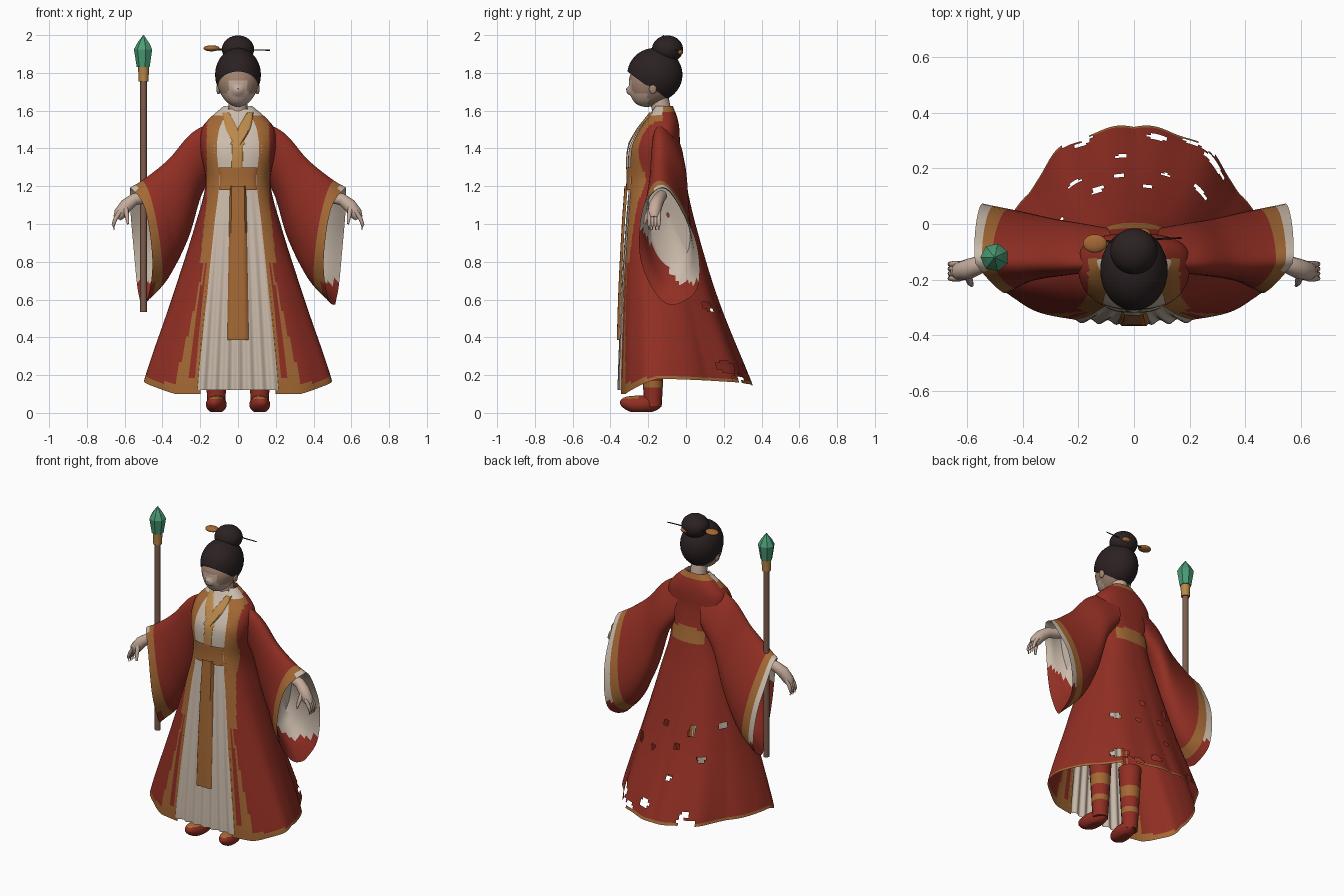
import bpy, bmesh, math, random
from math import sin, cos, pi, asin
from mathutils import Vector, Matrix

random.seed(4)
cube = bpy.data.objects.get("Cube")
if cube:
    bpy.data.objects.remove(cube, do_unlink=True)

COLOURS = {
    "red cloth": (.285, .028, .017), "orange trim": (.37, .14, .035),
    "gold": (.50, .25, .07), "cream cloth": (.60, .50, .41),
    "dark hair": (.024, .015, .016), "skin": (.56, .41, .33),
    "shaded skin": (.36, .23, .16), "brown wood": (.21, .11, .075),
    "green crystal": (.07, .33, .18)}
MATS = {}
for label, rgb in COLOURS.items():
    m = bpy.data.materials.new(label)
    m.use_nodes = True
    m.diffuse_color = (*rgb, 1)
    shader = m.node_tree.nodes["Principled BSDF"]
    shader.inputs["Base Color"].default_value = (*rgb, 1)
    shader.inputs["Roughness"].default_value = .8
    MATS[label] = m
RED, ORANGE, GOLD, CREAM, HAIR, SKIN, SHADE, WOOD, GREEN = COLOURS


def finish(name, bm, colour, smooth=True):
    """Turn a bmesh into an object; colour is a name or a rule on the face centre."""
    used = []
    for f in bm.faces:
        c = colour if isinstance(colour, str) else colour(f.calc_center_median())
        if c not in used:
            used.append(c)
        f.material_index = used.index(c)
    me = bpy.data.meshes.new(name)
    bm.to_mesh(me)
    bm.free()
    for c in used:
        me.materials.append(MATS[c])
    ob = bpy.data.objects.new(name, me)
    bpy.context.collection.objects.link(ob)
    if smooth:
        bpy.ops.object.select_all(action='DESELECT')
        ob.select_set(True)
        bpy.context.view_layer.objects.active = ob
        bpy.ops.object.shade_smooth_by_angle(angle=math.radians(50))


def loft(rings, closed=True, caps=False, skip=None):
    """Skin a list of equal-length point rings."""
    bm = bmesh.new()
    rows = [[bm.verts.new(p) for p in ring] for ring in rings]
    n = len(rows[0])
    for a, b in zip(rows, rows[1:]):
        for j in range(n if closed else n - 1):
            k = (j + 1) % n
            quad = (a[j], a[k], b[k], b[j])
            if not (skip and skip(sum((v.co for v in quad), Vector()) / 4)):
                bm.faces.new(quad)
    if caps:
        bm.faces.new(rows[0])
        bm.faces.new(rows[-1])
    if closed:
        bmesh.ops.recalc_face_normals(bm, faces=bm.faces)
    return bm


def spline(table, t):
    """Smooth interpolation of table rows keyed on their first value."""
    t = min(max(t, table[0][0]), table[-1][0])
    i = max(k for k in range(len(table) - 1) if table[k][0] <= t)
    p1, p2 = table[i], table[i + 1]
    p0, p3 = table[max(i - 1, 0)], table[min(i + 2, len(table) - 1)]
    h = p2[0] - p1[0]
    u = (t - p1[0]) / h
    out = []
    for c in range(1, len(p1)):
        m1 = (p2[c] - p0[c]) / (p2[0] - p0[0]) * h
        m2 = (p3[c] - p1[c]) / (p3[0] - p1[0]) * h
        out.append((2*u**3 - 3*u*u + 1) * p1[c] + (u**3 - 2*u*u + u) * m1
                   + (3*u*u - 2*u**3) * p2[c] + (u**3 - u*u) * m2)
    return out


def tube(name, pts, colour, sides=16, smooth=True):
    """Round tube through (x, y, z, radius) points."""
    rings = []
    for i, p in enumerate(pts):
        d = Vector(pts[min(i + 1, len(pts) - 1)][:3]) - Vector(pts[max(i - 1, 0)][:3])
        q = d.to_track_quat('Z', 'Y')
        rings.append([Vector(p[:3]) + q @ Vector((cos(2*pi*k/sides), sin(2*pi*k/sides), 0)) * p[3]
                      for k in range(sides)])
    finish(name, loft(rings, caps=True), colour, smooth)


def ball(centre, radii):
    bm = bmesh.new()
    bmesh.ops.create_uvsphere(bm, u_segments=40, v_segments=28, radius=1)
    bmesh.ops.transform(bm, verts=bm.verts,
                        matrix=Matrix.Translation(centre) @ Matrix.Diagonal((*radii, 1)))
    return bm


# Body section by height: half width, widest y, front y, back y, opening half width
BODY = [(.10, .505, -.12, -.355, .365, .20), (.18, .50, -.12, -.355, .335, .195),
        (.6, .355, -.14, -.345, .17, .165), (1.0, .225, -.15, -.325, .05, .125),
        (1.22, .172, -.15, -.31, .0, .10), (1.4, .20, -.14, -.305, -.03, .112),
        (1.5, .195, -.13, -.255, -.035, .10), (1.56, .15, -.125, -.21, -.045, .075),
        (1.625, .075, -.12, -.165, -.07, .045)]


def bulge(u):
    """Rounded-box section: depth factor at a fraction u of the half width."""
    return max(0, 1 - min(1, abs(u)) ** 2.5) ** .4


def front_y(x, z):
    a, yc, yf = spline(BODY, z)[:3]
    return yc - (yc - yf) * bulge(x / a)


# Outer robe, open down the front, with a worn hem
def hem(th):
    side = min(max((th - .7) / .8, 0), 1)
    back = max(0, th - pi / 2) / (pi / 2)
    return .10 + .08 * side - .035 * back


COLS, ROWS = 144, 90
rings = []
for i in range(ROWS + 1):
    ring = []
    for j in range(COLS + 1):
        s = 2 * j / COLS - 1
        z = hem(pi * (1 - abs(s)) + .4 * abs(s))
        z += (1.625 - z) * i / ROWS
        a, yc, yf, yb, xo = spline(BODY, z)
        a0 = asin(min(.95, xo / a))
        th = pi - abs(s) * (pi - a0)
        low = max(0, 1 - z)
        fold = 1 + .018 * sin(11 * th) * low * min(1, th / 1.5)
        depth = (yf - yc) if th < pi / 2 else (yb - yc)
        tuck = 1 - .24 * low * min(1, max(0, th - pi / 2) / .4)
        ring.append((math.copysign(a * sin(th) * tuck, s) * fold,
                     yc + depth * bulge(sin(th)) * fold, z))
    rings.append(ring)

tears = [(random.uniform(-.34, .34), random.uniform(.17, .26), random.uniform(.015, .03))
         for _ in range(9)]
tears += [(random.uniform(-.33, .33), random.uniform(.35, .75), .016) for _ in range(10)]


def torn(c):
    return c.y > -.02 and any(math.hypot((c.x - x) / 1.3, c.z - z) < r for x, z, r in tears)


def robe_colour(c):
    a, yc, yf, yb, xo = spline(BODY, c.z)
    x = abs(c.x)
    edge = hem(math.atan2(x, yc - c.y)) + .016
    if c.y < yc:
        if c.z > .8:
            if c.z > 1.575:
                return CREAM
            return ORANGE if x < max(.165, xo + .055) else RED
        d = (x - xo) / (a - xo)
        if d < .1 or .21 < d < .23 + .33 * (.8 - c.z):
            return ORANGE
        if x < .33:
            edge += .05
    elif c.z > 1.585 or (x < .115 and 1.2 < c.z < 1.29):
        return ORANGE
    return ORANGE if c.z < edge else RED


finish("outer_robe", loft(rings, closed=False, skip=torn), robe_colour)


# Cloth panels draped on the front with tucked edges: path rows are z, centre x, half width
def drape(name, path, lift, colour, pleat=0, cols=8, rows=24):
    z0, z1 = path[0][0], path[-1][0]
    rings = []
    for i in range(rows + 1):
        z = z0 + (z1 - z0) * i / rows
        cx, w = spline(path, z)
        ring = []
        for j in range(cols + 1):
            u = 2 * j / cols - 1
            x = cx + w * u * (1 if abs(u) < 1 else .97)
            wave = pleat * max(0, 1.2 - z) * (.5 + .5 * cos(7 * pi * u))
            ring.append((x, front_y(x, z) - lift * (1 - abs(u) ** 12) - wave, z))
        rings.append(ring)
    finish(name, loft(rings, closed=False), colour)


drape("pleated_skirt", [(.12, 0, .22), (.6, 0, .18), (1.0, 0, .14), (1.2, 0, .115)],
      -.009, CREAM, pleat=.015, cols=84)
drape("bodice", [(1.18, 0, .115), (1.4, 0, .13), (1.5, 0, .115), (1.61, 0, .055)],
      -.004, CREAM, cols=24)
drape("waist_belt", [(1.18, 0, .105), (1.24, 0, .10), (1.30, 0, .11)], .006, ORANGE, cols=20)
drape("hanging_sash", [(.385, 0, .06), (.8, 0, .052), (1.2, 0, .044)], .015, ORANGE)
drape("chest_band", [(1.3, -.005, .03), (1.46, .0, .03)], .006, GOLD)
for s, side in ((1, "left"), (-1, "right")):
    drape(side + "_collar", [(1.42, -.012 * s, .03), (1.5, .03 * s, .034),
                             (1.59, .065 * s, .018)], .007 + .002 * s, GOLD)

# Wide sleeves: step, top x, top z, bottom x, bottom z, half depth
SLEEVE = [(0, .07, 1.57, .10, 1.30, .065), (1, .24, 1.485, .19, 1.16, .088),
          (2, .365, 1.345, .265, .92, .105), (3, .48, 1.25, .38, .70, .135),
          (4, .57, 1.19, .515, .575, .165)]


def sleeve_ring(s, t, shrink=1, n=48):
    tx, tz, bx, bz, d = spline(SLEEVE, t)
    ring = []
    for k in range(n):
        ph = 2 * pi * k / n
        v, w = .5 - .5 * cos(ph) * shrink, sin(ph) * shrink
        x = tx + (bx - tx) * v + (.012 if w > 0 else .085) * w * max(0, t - 2.5) / 1.5
        z = tz + (bz - tz) * v + .012 * sin(5 * ph) * max(0, t - 3.2)
        ring.append((s * x, -.14 + .09 * v + w * d * (.75 + .35 * v), z))
    return ring


def cuff_colour(c):
    if c.z < .69:
        return RED
    return ORANGE if c.y < -.17 else CREAM


for s, side in ((1, "left"), (-1, "right")):
    for part, first, last, colour in (
            ("sleeve", 0, 33, RED), ("sleeve_trim", 33, 37, ORANGE),
            ("sleeve_cuff", 37, 40, cuff_colour)):
        finish(f"{side}_{part}", loft([sleeve_ring(s, t / 10) for t in range(first, last + 1)]),
               colour)
    lining = [sleeve_ring(s, 4 - t / 5, 1 - min(.1, t * .04)) for t in range(8)]
    lining.append(sleeve_ring(s, 2.5, .05))
    finish(side + "_sleeve_lining", loft(lining),
           lambda c: RED if c.z < max(.69, .92 - 1.5 * (c.y + .2)) else CREAM)

    # Forearm, palm and fingers
    tube(side + "_hand", [(s * .46, -.13, 1.15, .03), (s * .55, -.145, 1.13, .032),
                          (s * .59, -.16, 1.10, .036), (s * .625, -.17, 1.055, .034),
                          (s * .64, -.17, 1.03, .022)], SKIN)
    for k in range(4):
        y = -.195 + .017 * k
        tube(f"{side}_finger_{k + 1}", [(s * .625, y, 1.065, .012), (s * .65, y, 1.025, .011),
                                        (s * .66, y, .995, .009), (s * .655, y, .97, .005)], SKIN, 8)
    tube(side + "_thumb", [(s * .595, -.185, 1.085, .014), (s * .588, -.21, 1.04, .012),
                           (s * .582, -.22, 1.0, .006)], SKIN, 8)

    # Shoe and banded leg
    shoe = ball((s * .115, -.24, .045), (.054, .11, .048))
    for v in shoe.verts:
        v.co.z = max(.005, v.co.z + max(0, -.28 - v.co.y) * .15)
        v.co.x += s * .1 * (-.24 - v.co.y)
    finish(side + "_shoe", shoe, lambda c: ORANGE if c.z > .075 and c.y < -.25 else RED)
    tube(side + "_leg", [(s * .115, -.175, .03 + .035 * i, .046 + .002 * i) for i in range(13)],
         lambda c: ORANGE if .12 < c.z < .17 or .24 < c.z < .31 else RED)

    # Ear
    finish(side + "_ear", ball((s * .103, -.175, 1.715), (.012, .02, .028)), SHADE)

# Neck and head
tube("neck", [(0, -.12, 1.5, .055), (0, -.125, 1.58, .05), (0, -.145, 1.68, .05)], SKIN, 24)
head = ball((0, -.18, 1.745), (.110, .123, .125))
for v in head.verts:
    drop = max(0, 1.745 - v.co.z) / .125
    v.co.x *= 1 - .15 * drop
    v.co.y -= .03 * drop * drop
    if v.co.y < -.25 and abs(v.co.x) < .02 and 1.68 < v.co.z < 1.73:
        v.co.y -= .016
finish("face", head, lambda c: SHADE if c.y > -.2 or c.z > 1.755 or
       (c.z > 1.695 and abs(c.x) > .05) else SKIN)

# Hair cap trimmed along the hairline, bun and pin
hair = ball((0, -.165, 1.79), (.121, .146, .142))
bmesh.ops.bisect_plane(hair, geom=hair.verts[:] + hair.edges[:] + hair.faces[:],
                       plane_co=(0, -.30, 1.80), plane_no=(0, .75, 1), clear_inner=True)
finish("hair", hair, HAIR)
finish("hair_bun", ball((0, -.098, 1.925), (.085, .082, .073)), HAIR)
tube("hairpin", [(-.17, -.065, 1.925, .005), (.17, -.05, 1.92, .003)], HAIR, 8)
finish("hairpin_ornament", ball((-.14, -.07, 1.93), (.043, .033, .016)), ORANGE)
finish("hair_comb", ball((.03, -.035, 1.91), (.03, .02, .015)), ORANGE)

# Staff with ferrule and faceted crystal
SX, SY = -.5, -.12
tube("staff_shaft", [(SX, SY, .535, .018), (SX, SY, 1.76, .018)], WOOD, 12)
tube("staff_ferrule", [(SX, SY, 1.755, .026), (SX, SY, 1.825, .029), (SX, SY, 1.84, .031)],
     GOLD, 10)
tube("staff_crystal", [(SX, SY, 1.83, .036), (SX, SY, 1.925, .051), (SX, SY, 1.96, .032),
                       (SX, SY, 2.0, .002)], GREEN, 7, smooth=False)
